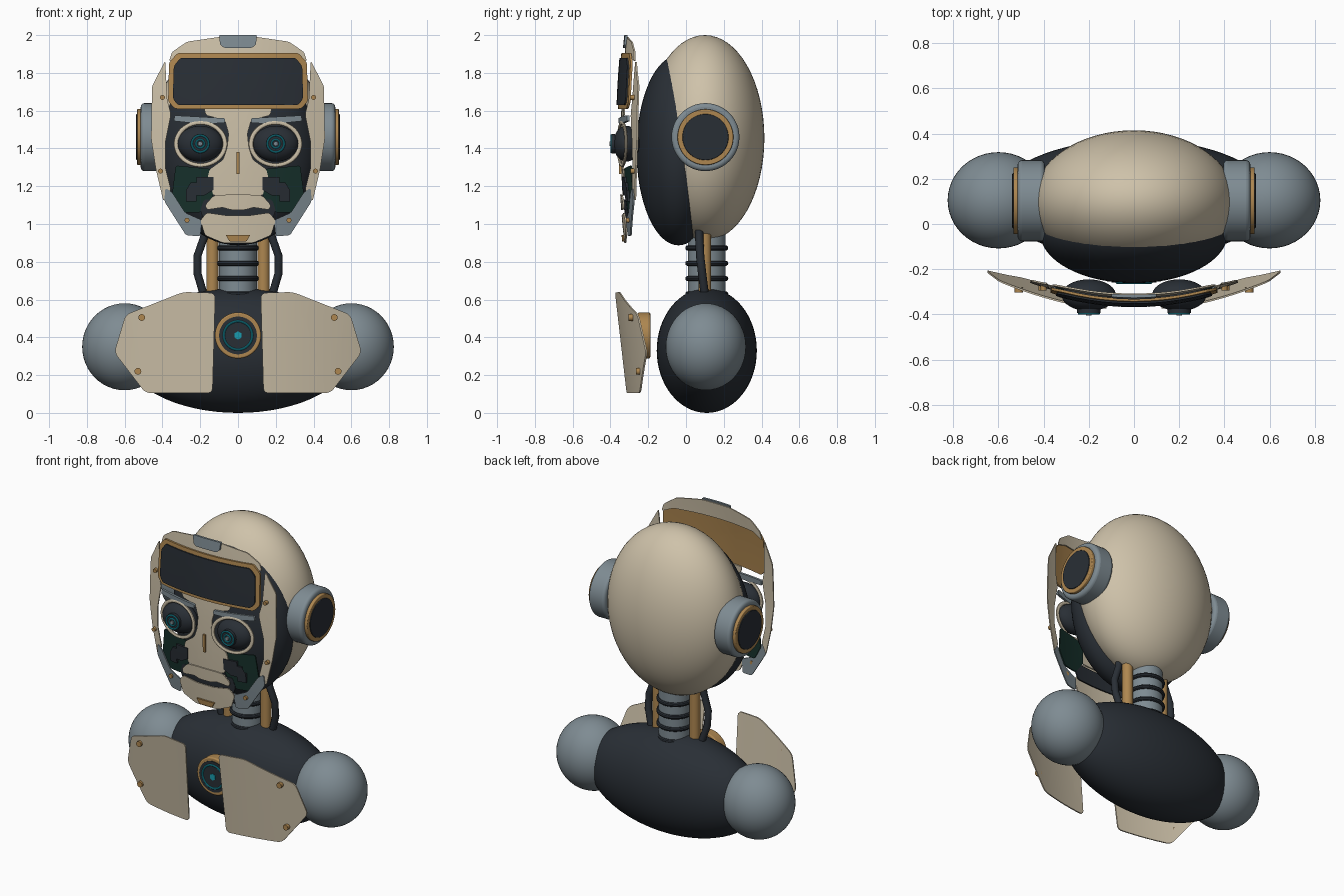
import bpy, bmesh, math
from mathutils import Vector

if "Cube" in bpy.data.objects:
    bpy.data.objects.remove(bpy.data.objects["Cube"])


def mat(name, r, g, b):
    m = bpy.data.materials.new(name)
    m.diffuse_color = (r, g, b, 1)
    m.use_nodes = True
    m.node_tree.nodes["Principled BSDF"].inputs["Base Color"].default_value = m.diffuse_color
    return m


CREAM = mat("cream", .62, .54, .40)
DARK = mat("charcoal", .022, .028, .036)
GREY = mat("steel", .21, .26, .29)
BRONZE = mat("bronze", .42, .24, .08)
CYAN = mat("cyan", .01, .33, .42)
GREEN = mat("board_green", .008, .03, .024)


def finish(o, name, m):
    o.name = o.data.name = name
    o.data.materials.append(m)
    if o.type == 'MESH':
        for p in o.data.polygons:
            p.use_smooth = True
        o.data.set_sharp_from_angle(angle=math.radians(35))
    return o


def ball(name, loc, rad, m, seg=48):
    bpy.ops.mesh.primitive_uv_sphere_add(segments=seg, ring_count=seg // 2, location=loc)
    o = bpy.context.object
    o.scale = rad
    return finish(o, name, m)


AXES = {'x': (0, math.pi / 2, 0), 'y': (math.pi / 2, 0, 0), 'z': (0, 0, 0)}


def cyl(name, loc, r, depth, axis, m, bevel=0, n=48):
    bpy.ops.mesh.primitive_cylinder_add(vertices=n, radius=r, depth=depth, location=loc, rotation=AXES[axis])
    o = finish(bpy.context.object, name, m)
    if bevel:
        b = o.modifiers.new("bevel", 'BEVEL')
        b.width, b.segments = bevel, 4
    return o


def ring(name, loc, R, r, axis, m, scale=(1, 1, 1)):
    bpy.ops.mesh.primitive_torus_add(major_radius=R, minor_radius=r, major_segments=48,
                                     minor_segments=10, location=loc, rotation=AXES[axis])
    o = bpy.context.object
    o.scale = scale
    return finish(o, name, m)


def face_y(x, z):
    return -.345 + .4 * x * x + .1 * (z - 1.45) ** 2


def chest_y(x, z):
    return -.315 - .113 * (z - .105) + .31 * (x * x - .017)


def sym(pts):
    return pts + [(-x, z) for x, z in reversed(pts)]


def sheet(name, pts, m, off=0, thick=.008, rnd=.012, surf=face_y, side=1):
    """Thin plate: front outline bent onto a bowed surface, then thickened."""
    bm = bmesh.new()
    bm.faces.new([bm.verts.new((side * x, 0, z)) for x, z in pts])
    if rnd:
        bmesh.ops.bevel(bm, geom=bm.verts[:], offset=rnd, segments=3, affect='VERTICES', profile=.5)
    bmesh.ops.triangulate(bm, faces=bm.faces[:])
    for i in range(-13, 14):
        bmesh.ops.bisect_plane(bm, geom=bm.verts[:] + bm.edges[:] + bm.faces[:],
                               plane_co=(i * .05, 0, 0), plane_no=(1, 0, 0))
    for i in range(1, 20):
        bmesh.ops.bisect_plane(bm, geom=bm.verts[:] + bm.edges[:] + bm.faces[:],
                               plane_co=(0, 0, i * .1), plane_no=(0, 0, 1))
    for v in bm.verts:
        v.co.y = surf(v.co.x, v.co.z) + off
    ext = bmesh.ops.extrude_face_region(bm, geom=bm.faces[:], use_keep_orig=True)
    for v in ext['geom']:
        if isinstance(v, bmesh.types.BMVert):
            v.co.y += thick
    bmesh.ops.recalc_face_normals(bm, faces=bm.faces[:])
    me = bpy.data.meshes.new(name)
    bm.to_mesh(me)
    bm.free()
    o = bpy.data.objects.new(name, me)
    bpy.context.collection.objects.link(o)
    return finish(o, name, m)


# Skull shells
ball("skull_rear_shell", (0, .10, 1.455), (.45, .315, .545), CREAM, 64)
ball("skull_front_core", (0, -.04, 1.39), (.415, .222, .503), DARK, 64)

# Torso, neck column and rings
ball("torso_core", (0, .11, .33), (.61, .265, .33), DARK, 64)
cyl("neck_column", (0, .11, .78), .10, .36, 'z', GREY)
for i in range(4):
    ring(f"neck_ring_{i}", (0, .11, .63 + i * .081), .10, .014, 'z', DARK)

# Forehead: crown plate, cap clip and visor
sheet("crown_plate", sym([(.10, 1.99), (.27, 1.965), (.35, 1.91), (.365, 1.86), (.29, 1.89)]), CREAM)
sheet("crown_clip", sym([(.10, 2.0), (.095, 1.95), (.075, 1.933)]), GREY, -.012, .014, .006)
sheet("visor_frame", sym([(.32, 1.905), (.365, 1.855), (.37, 1.65), (.335, 1.61)]), BRONZE, -.018, .012)
sheet("visor_glass", sym([(.305, 1.88), (.34, 1.835), (.345, 1.665), (.32, 1.63)]), DARK, -.026, .008)

# Nose, mouth and chin
sheet("nose_plate", sym([(.18, 1.615), (.17, 1.575), (.07, 1.55), (.05, 1.48), (.058, 1.40), (.08, 1.34),
                         (.15, 1.29), (.16, 1.25), (.13, 1.15)]), CREAM)
sheet("nose_slit", sym([(.008, 1.38), (.008, 1.265)]), BRONZE, -.012, .012, 0)
sheet("mouth_panel", sym([(.18, 1.13), (.20, 1.07), (.18, 1.02)]), DARK, .004)
sheet("upper_lip_plate", sym([(.07, 1.155), (.13, 1.15), (.175, 1.10), (.165, 1.075), (.08, 1.088), (.04, 1.075)]),
      CREAM, -.012)
sheet("chin_plate", sym([(.06, 1.045), (.165, 1.06), (.20, 1.02), (.175, .94), (.08, .90)]), CREAM, -.012)
sheet("chin_insert", sym([(.065, .942), (.045, .908)]), BRONZE, -.022, .012, .004)

# Chest reactor
cyl("chest_ring", (0, -.222, .41), .122, .066, 'y', BRONZE, .008)
cyl("chest_disc", (0, -.235, .41), .10, .05, 'y', DARK)
ring("chest_light_ring", (0, -.26, .41), .075, .006, 'y', CYAN)
cyl("chest_light_dot", (0, -.26, .41), .022, .012, 'y', CYAN, n=6)

for s, tag in ((1, "left"), (-1, "right")):
    def plate(name, pts, m, **k):
        return sheet(f"{name}_{tag}", pts, m, side=s, **k)

    def bolt(name, x, z, surf, r):
        cyl(f"{name}_{tag}", (s * x, surf(x, z) - .008, z), r, .022, 'y', BRONZE, n=16)

    # Shoulder and ear pods
    ball(f"shoulder_{tag}", (s * .60, .105, .35), (.225, .213, .23), GREY)
    cyl(f"ear_cup_{tag}", (s * .455, .103, 1.46), .18, .12, 'x', GREY, .02)
    cyl(f"ear_ring_{tag}", (s * .515, .103, 1.46), .148, .038, 'x', BRONZE, .005)
    cyl(f"ear_cap_{tag}", (s * .517, .103, 1.46), .122, .044, 'x', DARK, .004)

    # Neck piston and bent cable
    cyl(f"neck_piston_{tag}", (s * .135, .10, .79), .033, .34, 'z', BRONZE, n=24)
    cu = bpy.data.curves.new("neck_cable", 'CURVE')
    cu.dimensions, cu.bevel_depth, cu.bevel_resolution, cu.use_fill_caps = '3D', .022, 3, True
    sp = cu.splines.new('POLY')
    path = [(.175, .07, .97), (.18, .07, .93), (.215, .075, .83), (.215, .085, .74), (.18, .10, .62)]
    sp.points.add(len(path) - 1)
    for p, (x, y, z) in zip(sp.points, path):
        p.co = (s * x, y, z, 1)
    o = bpy.data.objects.new("neck_cable", cu)
    bpy.context.collection.objects.link(o)
    finish(o, f"neck_cable_{tag}", DARK)

    # Chest plate with bolts
    plate("chest_plate", [(.12, .635), (.29, .64), (.595, .52), (.655, .32), (.49, .105), (.135, .105)],
          CREAM, rnd=.025, surf=chest_y)
    for i, (x, z) in enumerate(((.51, .505), (.53, .22))):
        bolt(f"chest_bolt_{i}", x, z, chest_y, .018)

    # Side face plate, jaw strap and bolts
    plate("side_face_plate", [(.385, 1.865), (.455, 1.73), (.46, 1.45), (.435, 1.29), (.395, 1.12), (.355, 1.18),
                              (.385, 1.30), (.385, 1.43), (.355, 1.58), (.375, 1.66)], CREAM)
    plate("jaw_strap", [(.385, 1.19), (.39, 1.12), (.275, .94), (.20, .935), (.19, 1.02), (.28, 1.06), (.35, 1.17)],
          GREY, off=-.006)
    for i, (x, z) in enumerate(((.40, 1.67), (.41, 1.28), (.27, 1.02))):
        bolt(f"face_bolt_{i}", x, z, face_y, .013)

    # Cheek circuit board and stepped vent
    plate("cheek_board", [(.13, 1.29), (.33, 1.31), (.35, 1.15), (.30, 1.06), (.20, 1.06), (.13, 1.15)],
          GREEN, off=.006)
    plate("cheek_vent", [(.13, 1.25), (.22, 1.25), (.22, 1.22), (.25, 1.22), (.25, 1.18), (.275, 1.18), (.275, 1.12),
                         (.22, 1.12), (.22, 1.15), (.18, 1.15), (.18, 1.18), (.13, 1.18)],
          DARK, off=-.006, thick=.014, rnd=0)

    # Brow, eyelid ring, eyeball and iris
    plate("brow", [(.07, 1.56), (.335, 1.575), (.34, 1.545), (.20, 1.53), (.07, 1.535)],
          GREY, off=-.015, thick=.015, rnd=.005)
    o = ring(f"eye_ring_{tag}", (s * .198, -.338, 1.424), .131, .013, 'y', CREAM, (1, .86, .6))
    o.rotation_euler = (math.pi / 2, 0, s * .16)
    ball(f"eyeball_{tag}", (s * .20, -.315, 1.425), (.12, .07, .095), DARK)
    cyl(f"iris_{tag}", (s * .20, -.385, 1.425), .052, .02, 'y', DARK)
    ring(f"iris_ring_{tag}", (s * .20, -.396, 1.425), .044, .005, 'y', CYAN)
    ring(f"pupil_ring_{tag}", (s * .20, -.396, 1.425), .022, .005, 'y', CYAN)
    cyl(f"pupil_{tag}", (s * .20, -.397, 1.425), .012, .014, 'y', GREY, n=16)
